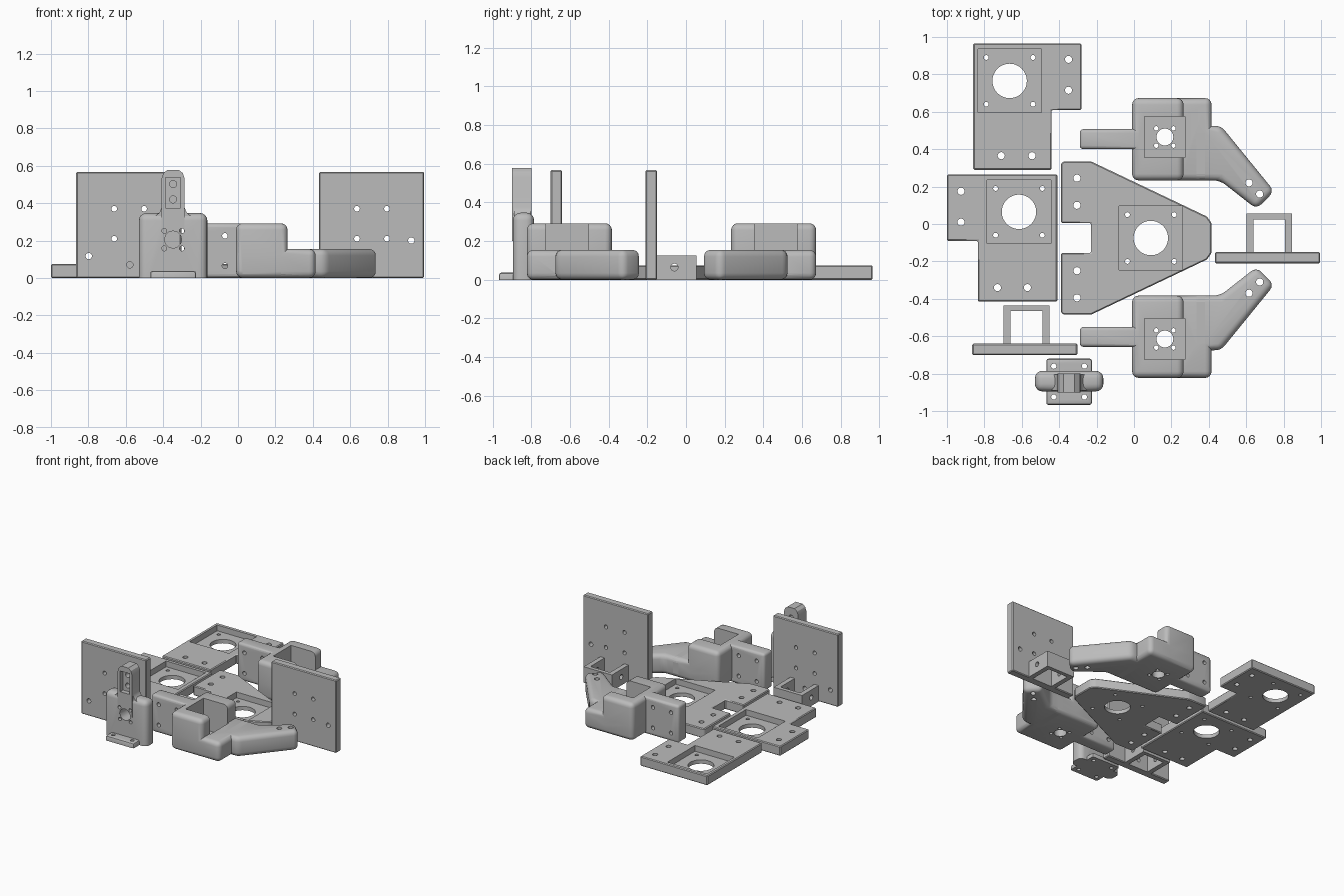
import bpy
import bmesh
from math import radians
from mathutils import Matrix, Vector

cube = bpy.data.objects.get("Cube")
if cube:
    bpy.data.objects.remove(cube, do_unlink=True)

grey = bpy.data.materials.new("machined_grey")
grey.use_nodes = True
GREY = (0.5, 0.5, 0.5, 1)
grey.diffuse_color = GREY
grey.node_tree.nodes["Principled BSDF"].inputs["Base Color"].default_value = GREY


def make_object(name, bm):
    bmesh.ops.recalc_face_normals(bm, faces=bm.faces)
    mesh = bpy.data.meshes.new(name)
    bm.to_mesh(mesh)
    bm.free()
    mesh.materials.append(grey)
    obj = bpy.data.objects.new(name, mesh)
    bpy.context.collection.objects.link(obj)
    return obj


def prism(name, outline, low, high, axis="z", bevel=0.0, segments=1, flat_base=False):
    """Extrude an outline along z, or an x-z outline along y."""
    bm = bmesh.new()
    place = (lambda a, b, c: (a, b, c)) if axis == "z" else (lambda a, b, c: (a, c, b))
    face = bm.faces.new([bm.verts.new(place(a, b, low)) for a, b in outline])
    grown = bmesh.ops.extrude_face_region(bm, geom=[face])["geom"]
    shift = Vector(place(0, 0, high - low))
    bmesh.ops.translate(bm, vec=shift, verts=[v for v in grown if isinstance(v, bmesh.types.BMVert)])
    bmesh.ops.recalc_face_normals(bm, faces=bm.faces)
    if bevel:
        edges = [e for e in bm.edges if not (flat_base and all(v.co.z < 1e-4 for v in e.verts))]
        bmesh.ops.bevel(bm, geom=edges, offset=bevel, segments=segments, profile=0.5, affect="EDGES")
    return make_object(name, bm)


def box(name, x, y, z, **style):
    outline = [(x[0], y[0]), (x[1], y[0]), (x[1], y[1]), (x[0], y[1])]
    return prism(name, outline, z[0], z[1], **style)


def drill(x, y, z, radius, length=0.3, axis="z", sides=24):
    """Cylinder cutter centred on a point."""
    turn = {"z": Matrix(), "y": Matrix.Rotation(radians(90), 4, "X"),
            "x": Matrix.Rotation(radians(90), 4, "Y")}[axis]
    bm = bmesh.new()
    bmesh.ops.create_cone(bm, cap_ends=True, segments=sides, radius1=radius, radius2=radius,
                          depth=length, matrix=Matrix.Translation((x, y, z)) @ turn)
    return make_object("drill", bm)


def combine(obj, others, operation):
    """Apply booleans and drop the helper solids."""
    for other in others:
        mod = obj.modifiers.new("boolean", "BOOLEAN")
        mod.operation, mod.solver, mod.object = operation, "EXACT", other
        other.hide_render = True
    bpy.context.view_layer.update()
    graph = bpy.context.evaluated_depsgraph_get()
    mesh = bpy.data.meshes.new_from_object(obj.evaluated_get(graph))
    obj.modifiers.clear()
    obj.data = mesh
    for other in others:
        bpy.data.objects.remove(other, do_unlink=True)


def finish(obj):
    bpy.ops.object.select_all(action="DESELECT")
    obj.select_set(True)
    bpy.context.view_layer.objects.active = obj
    bpy.ops.object.shade_smooth_by_angle(angle=radians(32))


def square_of_holes(x, y, z, half, radius, **style):
    return [drill(x + i * half, y + j * half, z, radius, **style) for i in (-1, 1) for j in (-1, 1)]


def motor_plate(name, outline, centre, holes):
    """Flat plate with a square motor pocket, a large bore and screw holes."""
    x, y = centre
    plate = prism(name, outline, 0, 0.075, bevel=0.006)
    cuts = [box("pocket", (x - 0.17, x + 0.17), (y - 0.17, y + 0.17), (0.03, 0.2)),
            drill(x, y, 0, 0.092, sides=48)]
    cuts += square_of_holes(x, y, 0, 0.125, 0.013)
    cuts += [drill(a, b, 0, 0.019) for a, b in holes]
    combine(plate, cuts, "DIFFERENCE")
    finish(plate)


# Three motor plates
motor_plate("rear_motor_plate",
            [(-0.86, 0.29), (-0.44, 0.29), (-0.44, 0.61), (-0.28, 0.61), (-0.28, 0.965), (-0.86, 0.965)],
            (-0.665, 0.765), [(-0.35, 0.88), (-0.35, 0.715), (-0.71, 0.365), (-0.545, 0.365)])
motor_plate("side_motor_plate",
            [(-0.835, -0.415), (-0.41, -0.415), (-0.41, 0.265), (-1, 0.265), (-1, -0.09), (-0.835, -0.09)],
            (-0.615, 0.065), [(-0.925, 0.175), (-0.925, 0.01), (-0.73, -0.34), (-0.57, -0.34)])
half = [(-0.23, 0.08), (-0.39, 0.08), (-0.39, 0.4), (-0.375, 0.41), (-0.23, 0.41), (0.39, 0.115), (0.415, 0.08)]
outline = [(x, y - 0.075) for x, y in half] + [(x, -y - 0.075) for x, y in reversed(half)]
motor_plate("tapered_motor_plate", outline, (0.09, -0.075),
            [(-0.305, y) for y in (0.245, 0.1, -0.25, -0.395)])


# Upright brackets with a square socket behind
def bracket(name, x, y, extra_holes):
    plate = box(name, (x, x + 0.562), (y, y + 0.06), (0, 0.567), bevel=0.006)
    socket = box("socket", (x + 0.168, x + 0.412), (y + 0.05, y + 0.265), (0, 0.125))
    combine(plate, [socket], "UNION")
    cuts = [box("socket_opening", (x + 0.205, x + 0.375), (y + 0.06, y + 0.235), (-0.1, 0.3)),
            drill(x + 0.29, y + 0.15, 0.065, 0.019, length=0.4, axis="x")]
    cuts += [drill(x + a, y, b, 0.015, axis="y") for a in (0.203, 0.363) for b in (0.21, 0.37)]
    cuts += [drill(x + a, y, b, 0.017, axis="y", length=0.2) for a, b in extra_holes]
    combine(plate, cuts, "DIFFERENCE")
    finish(plate)


bracket("right_bracket", -0.865, -0.70, [(0.067, 0.117), (0.287, 0.07)])
bracket("left_bracket", 0.433, -0.21, [(0.493, 0.2)])


# Mirrored arms: U-shaped motor housing, mounting plate and angled arm
def arm(name, side):
    def y_range(a, b):
        return tuple(sorted((-0.075 + side * a, -0.075 + side * b)))

    rounded = dict(bevel=0.035, segments=4)
    body = box(name, (-0.01, 0.415), y_range(0.308, 0.748), (0, 0.155), **rounded)
    tall = box("tall_housing", (-0.01, 0.265), y_range(0.308, 0.748), (0, 0.292), **rounded)
    mount = box("mounting_plate", (-0.29, 0.05), y_range(0.475, 0.582), (0, 0.292), bevel=0.02, segments=3)
    path = [(0.3, 0.308), (0.46, 0.308), (0.655, 0.155), (0.75, 0.25), (0.465, 0.6), (0.3, 0.6)]
    reach = prism("reach", [(x, -0.075 + side * y) for x, y in path], 0, 0.155, **rounded)
    combine(body, [tall, mount, reach], "UNION")
    y = -0.075 + side * 0.54
    cuts = [box("motor_pocket", (0.055, 0.272), (y - 0.11, y + 0.11), (0.05, 0.5)),
            drill(0.165, y, 0, 0.045, sides=32)]
    cuts += square_of_holes(0.165, y, 0, 0.046, 0.012)
    cuts += [drill(x, -0.075 + side * h, 0.1, 0.019, length=0.5) for x, h in ((0.615, 0.295), (0.672, 0.235))]
    cuts += [drill(x, -0.075 + side * 0.53, z, 0.015, length=0.25, axis="y")
             for x in (-0.225, -0.07) for z in (0.065, 0.225)]
    combine(body, cuts, "DIFFERENCE")
    finish(body)


arm("front_arm", -1)
arm("rear_arm", 1)

# Upright holder with a slotted tower and a foot
X = -0.347
holder = box("tower_holder", (X - 0.183, X + 0.183), (-0.895, -0.785), (0, 0.347),
             bevel=0.04, segments=4, flat_base=True)
tower_side = [(0.062, 0.2), (0.062, 0.53), (0.052, 0.56), (0.03, 0.578)]
tower = prism("tower", [(X + a, z) for a, z in tower_side] + [(X - a, z) for a, z in reversed(tower_side)],
              -0.9, -0.8, axis="y")
flare_side = [(0.095, 0.33), (0.072, 0.35), (0.062, 0.375)]
flare = prism("flare", [(X + a, z) for a, z in flare_side] + [(X - a, z) for a, z in reversed(flare_side)],
              -0.89, -0.805, axis="y")
foot = box("foot", (X - 0.122, X + 0.122), (-0.967, -0.72), (0, 0.037), bevel=0.012, segments=2, flat_base=True)
combine(holder, [tower, flare, foot], "UNION")
cuts = [box("tower_slot", (X - 0.04, X + 0.04), (-1, -0.865), (0.375, 0.537)),
        drill(X, -0.84, 0.205, 0.046, axis="y", sides=12)]
cuts += [drill(X + i * 0.047, -0.84, 0.205 + j * 0.047, 0.013, axis="y") for i in (-1, 1) for j in (-1, 1)]
cuts += [drill(X, -0.84, z, 0.019, axis="y") for z in (0.42, 0.502)]
cuts += [drill(X + i * 0.082, y, 0, 0.014) for i in (-1, 1) for y in (-0.925, -0.76)]
combine(holder, cuts, "DIFFERENCE")
finish(holder)
